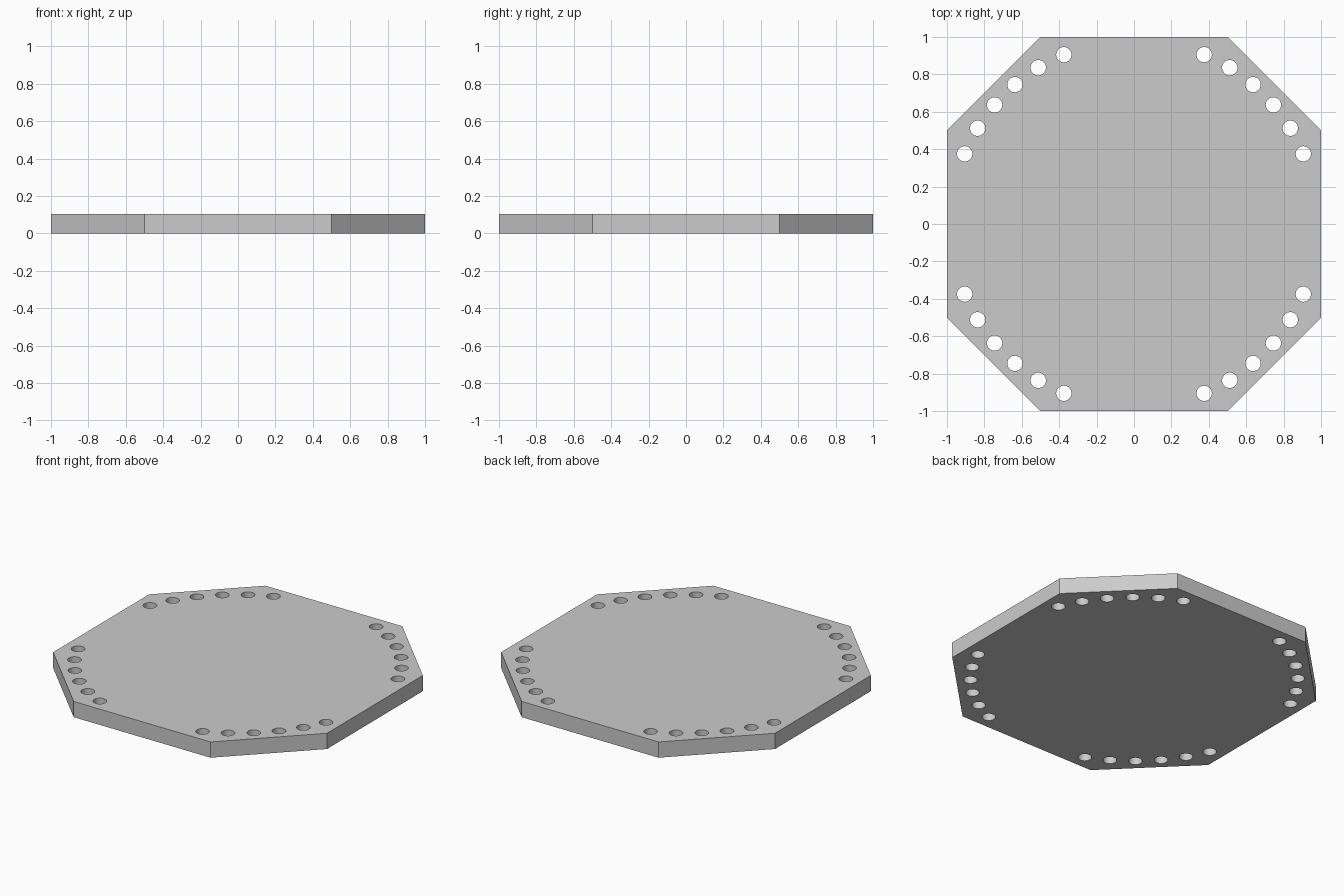
import bpy, bmesh
from math import radians, cos, sin
from mathutils import Matrix

if "Cube" in bpy.data.objects:
    bpy.data.objects.remove(bpy.data.objects["Cube"])

THICK = 0.104
HOLE_R = 0.041
RING_R = 0.98


def make_object(name, bm):
    mesh = bpy.data.meshes.new(name)
    bm.to_mesh(mesh)
    bm.free()
    obj = bpy.data.objects.new(name, mesh)
    bpy.context.collection.objects.link(obj)
    return obj


# Octagonal plate: square with corners cut back to half width
bm = bmesh.new()
outline = [(1, -.5), (1, .5), (.5, 1), (-.5, 1), (-1, .5), (-1, -.5), (-.5, -1), (.5, -1)]
base = bm.faces.new([bm.verts.new((x, y, 0)) for x, y in outline])
top = bmesh.ops.extrude_face_region(bm, geom=[base])
bmesh.ops.translate(bm, vec=(0, 0, THICK),
                    verts=[v for v in top["geom"] if isinstance(v, bmesh.types.BMVert)])
bmesh.ops.recalc_face_normals(bm, faces=bm.faces)
plate = make_object("octagonal_plate", bm)

# Cutter: six hole pins on an arc inside each cut corner
bm = bmesh.new()
for corner in range(4):
    for i in range(6):
        a = radians(corner * 90 + 22.5 + i * 9)
        place = Matrix.Translation((RING_R * cos(a), RING_R * sin(a), THICK / 2))
        bmesh.ops.create_cone(bm, cap_ends=True, segments=32, radius1=HOLE_R,
                              radius2=HOLE_R, depth=THICK * 3, matrix=place)
cutter = make_object("hole_cutter", bm)

# Drill the through holes and apply, then drop the cutter
mod = plate.modifiers.new("holes", 'BOOLEAN')
mod.operation = 'DIFFERENCE'
mod.solver = 'EXACT'
mod.object = cutter
bpy.context.view_layer.objects.active = plate
plate.select_set(True)
bpy.ops.object.modifier_apply(modifier=mod.name)
bpy.data.objects.remove(cutter)

# Smooth hole walls, crisp plate edges
bpy.ops.object.shade_smooth_by_angle(angle=radians(30))
